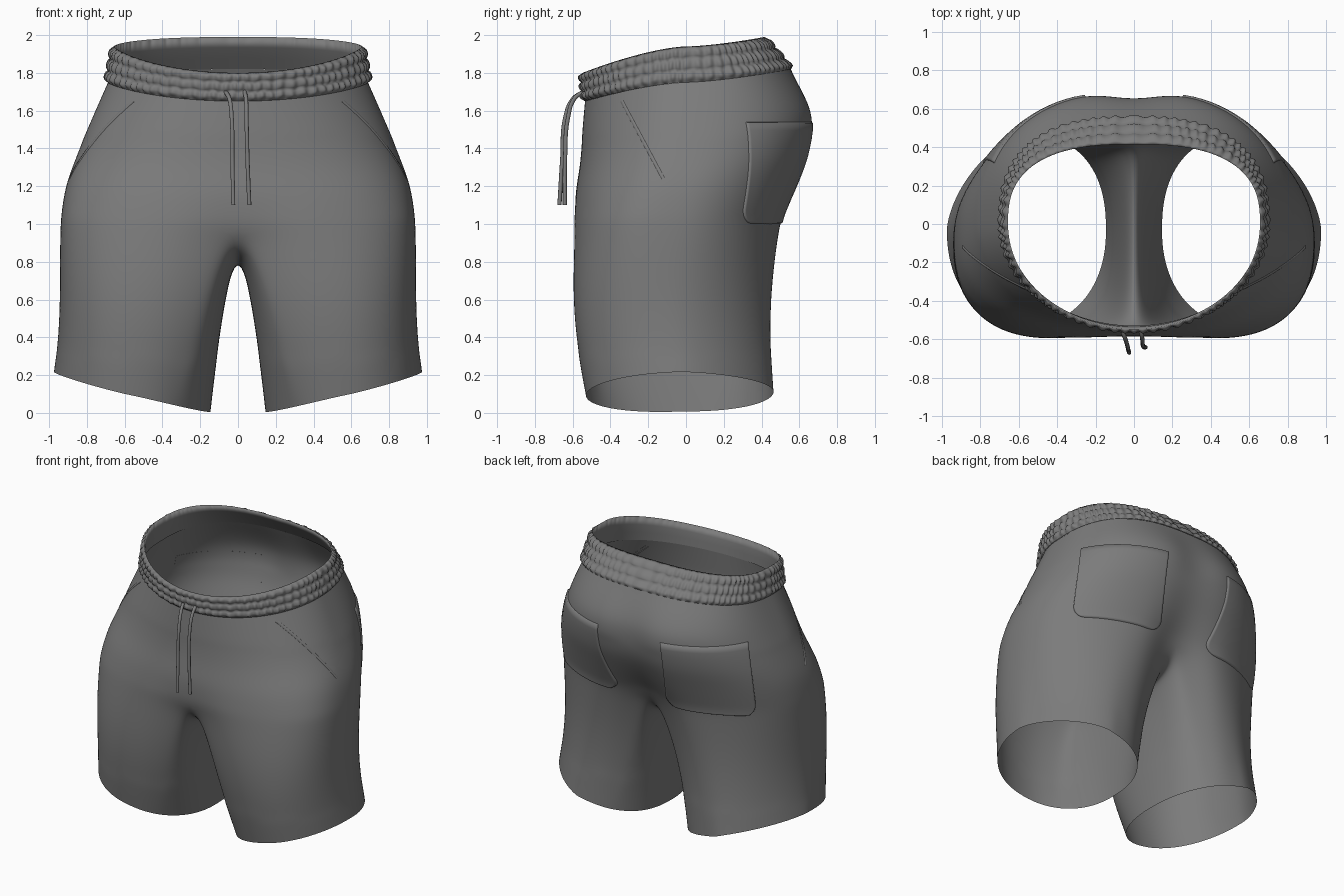
import bpy, bmesh, math
from mathutils import Vector
from mathutils.bvhtree import BVHTree

if "Cube" in bpy.data.objects:
    bpy.data.objects.remove(bpy.data.objects["Cube"])

grey = bpy.data.materials.new("dark_grey_cloth")
grey.diffuse_color = (.2, .2, .2, 1)
grey.use_nodes = True
grey.node_tree.nodes["Principled BSDF"].inputs["Base Color"].default_value = grey.diffuse_color


def make(name, verts, faces):
    """Smooth half mesh, mirrored across x = 0."""
    me = bpy.data.meshes.new(name)
    me.from_pydata([tuple(v) for v in verts], [], faces)
    bm = bmesh.new()
    bm.from_mesh(me)
    bmesh.ops.delete(bm, geom=[v for v in bm.verts if not v.link_faces], context="VERTS")
    bmesh.ops.recalc_face_normals(bm, faces=bm.faces)
    far = max(bm.faces, key=lambda f: f.calc_center_median().x)
    if far.normal.x < 0:
        bmesh.ops.reverse_faces(bm, faces=bm.faces)
    bm.to_mesh(me)
    bm.free()
    me.polygons.foreach_set("use_smooth", [True] * len(me.polygons))
    me.materials.append(grey)
    ob = bpy.data.objects.new(name, me)
    bpy.context.collection.objects.link(ob)
    ob.modifiers.new("Mirror", "MIRROR").use_clip = True
    return ob


def grid_faces(rows, cols, start=0, closed=False):
    out = []
    for r in range(rows - 1):
        for c in range(cols if closed else cols - 1):
            d = (c + 1) % cols
            a, b = start + r * cols, start + (r + 1) * cols
            out.append((a + c, a + d, b + d, b + c))
    return out


def spow(v, e):
    return math.copysign(abs(v) ** e, v) if abs(v) > 1e-9 else 0.0


def ring(p, a):
    """Half torso ring point; a runs from -90 (front) to 90 degrees (back)."""
    zf, zs, zb, w, f, b, yw, ef, eb, df, db = p
    s, c = math.sin(a), math.cos(a)
    e, end, ze, dent, ez = (ef, f, zf, df, 1.5) if s < 0 else (eb, b, zb, db, 1.15)
    x = w * spow(c, e)
    y = yw + (end - yw) * abs(s) ** e
    y -= math.copysign(dent, s) * math.exp(-(x / 0.17) ** 2) * abs(s)
    return Vector((x, y, zs + (ze - zs) * abs(s) ** ez))


def catmull(a, b, c, d, t):
    return [0.5 * (2 * q + (r - p) * t + (2 * p - 5 * q + 4 * r - s) * t * t
                   + (3 * q - p - 3 * r + s) * t ** 3) for p, q, r, s in zip(a, b, c, d)]


# Torso levels: z front/side/back, half width, y front/back/widest, roundness, centre dents
LEVELS = [
    (1.65, 1.75, 1.82, .688, -.535, .555, .00, 1.0, .78, .0, .0),
    (1.50, 1.56, 1.60, .772, -.548, .680, .00, .95, .85, .0, .035),
    (1.32, 1.38, 1.40, .848, -.562, .678, .00, .87, .90, .0, .04),
    (1.15, 1.20, 1.22, .913, -.590, .618, -.03, .78, .95, .005, .06),
    (1.00, 1.03, 1.03, .940, -.606, .540, -.07, .72, .92, .035, .115),
]
M, K, LEG = 45, 17, 18
angles = [math.pi * (i / (M - 1) - 0.5) for i in range(M)]

# Body: torso rows
params = []
for i in range(4):
    q = [LEVELS[max(0, min(4, i + k))] for k in (-1, 0, 1, 2)]
    params += [catmull(*q, t / 5) for t in range(5)]
params.append(LEVELS[4])
verts = [ring(p, a) for p in params for a in angles]
faces = grid_faces(len(params), M)

# Body: leg rings, from torso ring plus crotch curve down to the slanted hem
front, back = ring(LEVELS[4], angles[0]), ring(LEVELS[4], angles[-1])
top = [ring(LEVELS[4], a) for a in angles]
for k in range(1, K + 1):
    ph = math.pi * k / (K + 1)
    p = back.lerp(front, (1 - math.cos(ph)) / 2)
    p.z -= 0.2 * math.sin(ph) ** 0.8
    p.x = 0
    top.append(p)
A = math.radians(125)
thetas = [-A + 2 * A * i / (M - 1) for i in range(M)]
thetas += [A + (2 * math.pi - 2 * A) * k / (K + 1) for k in range(1, K + 1)]
start = len(verts)
for r in range(LEG + 1):
    t = r / LEG
    g = math.sin(math.pi * t)
    for p, th in zip(top, thetas):
        c, s = math.cos(th), math.sin(th)
        e = (1.25 if c > 0 else .85) if s > 0 else .93
        hem = Vector((.56 + .415 * spow(c, e), -.033 + .497 * spow(s, e),
                      .112 + .105 * c - .02 * max(0, -s)))
        q = p.lerp(hem, t)
        # inner side of the leg rounds off sooner than the outer side
        w = t ** (1 - .38 * min(1, max(0, .3 - c)))
        q.x = p.x + (hem.x - p.x) * w - .024 * g * t * max(0, c)
        q.y = p.y + (hem.y - p.y) * w - (.035 - .008 * s) * g
        verts.append(q)
faces += grid_faces(LEG + 1, M + K, start, True)
# weld the torso's last row to the first leg ring
last = start - M
faces = [tuple(start + v - last if last <= v < start else v for v in f) for f in faces]
body = make("shorts_body", verts, faces)

# Relax the cloth between waist and hem, then subdivide
group = body.vertex_groups.new(name="relaxed")
group.add([v.index for v in body.data.vertices if .3 < v.co.z < 1.45], 1.0, "REPLACE")
sm = body.modifiers.new("Relax", "SMOOTH")
sm.factor, sm.iterations, sm.vertex_group = .5, 8, "relaxed"
sub = body.modifiers.new("Subsurf", "SUBSURF")
sub.levels = sub.render_levels = 1
bpy.context.view_layer.update()
tree = BVHTree.FromObject(body, bpy.context.evaluated_depsgraph_get())

# Gathered elastic waistband: three pleated channels outside, smooth wall inside
WAIST = (1.80, 1.94, 1.99, .653, -.545, .412, .0, 1.0, .76, .0, .0)
N, V = 300, 18
bverts = []
for j in range(V + 4):
    for i in range(N + 1):
        a = math.pi * (i / N - 0.5)
        v = j / V if j <= V else 1 - (j - V) / 3
        p = ring(LEVELS[0], a).lerp(ring(WAIST, a), v)
        if j <= V:
            lane = min(2, int(v * 3))
            puff = .4 + .6 * abs(math.sin(3 * math.pi * v)) ** 0.7
            puff *= min(1, 10 * v, 10 * (1 - v))
            ruffle = math.sin(76 * a + lane * .5 + 1.8 * math.sin(9 * a + lane))
            off = .003 + .026 * puff * (.75 + .25 * ruffle)
        else:
            off = -.006
        p += Vector((math.cos(a), math.sin(a), 0)) * off
        if 0 < j < V:
            p.z += .003 * math.sin(40 * a)
        if i in (0, N):
            p.x = 0
        bverts.append(p)
make("gathered_waistband", bverts, grid_faces(V + 4, N + 1))

# Rear patch pockets, laid on the body surface with rounded lower corners
along, out = Vector((.78, -.625, 0)), Vector((.625, .78, 0))
mid, W, H, R = Vector((.485, .485, 0)), .295, .54, .09
us = [-1, -.985] + [-.95 + 1.9 * i / 16 for i in range(17)] + [.985, 1]
vs = [0, .008] + [R * i / 6 for i in range(1, 7)] + [R + (H - R) * i / 10 for i in range(1, 10)]
vs += [H - .006, H]
pv = []
for j, d in enumerate(vs):
    hw = W - R + math.sqrt(max(0, R * R - max(0, R - d) ** 2))
    shift = .06 * (1 - d / H)
    for i, u in enumerate(us):
        o = mid + along * (u * hw + shift) + Vector((0, 0, 1.0 + d)) + out
        hit, nor, _, _ = tree.ray_cast(o, -out)
        if nor.dot(out) < 0:
            nor = -nor
        edge = j in (0, len(vs) - 1) or i in (0, len(us) - 1)
        pv.append(hit + nor * (-.002 if edge else .010))
make("rear_pocket", pv, grid_faces(len(vs), len(us)))

# Slanted side pocket welts, barely raised
wv = []
for k in range(17):
    t = k / 16
    y, z = -.34 + .22 * t, 1.65 - .41 * t
    for off, lift in ((-.009, -.003), (-.006, .003), (.006, .003), (.009, -.003)):
        hit, nor, _, _ = tree.ray_cast(Vector((2, y + off, z + off * .5)), Vector((-1, 0, 0)))
        if nor.x < 0:
            nor = -nor
        wv.append(hit + nor * lift)
make("side_pocket_welt", wv, grid_faces(17, 4))


# Drawstring cords
def cord(name, pts):
    cu = bpy.data.curves.new(name, "CURVE")
    cu.dimensions = "3D"
    cu.bevel_depth = .011
    cu.bevel_resolution = 3
    cu.use_fill_caps = True
    cu.materials.append(grey)
    sp = cu.splines.new("BEZIER")
    sp.bezier_points.add(len(pts) - 1)
    for b, p in zip(sp.bezier_points, pts):
        b.co = p
        b.handle_left_type = b.handle_right_type = "AUTO"
    bpy.context.collection.objects.link(bpy.data.objects.new(name, cu))


cord("left_drawstring", [(-.065, -.545, 1.70), (-.045, -.60, 1.66), (-.033, -.64, 1.56),
                         (-.03, -.655, 1.35), (-.025, -.67, 1.10)])
cord("right_drawstring", [(.035, -.545, 1.70), (.042, -.59, 1.665), (.045, -.625, 1.56),
                          (.05, -.64, 1.35), (.06, -.642, 1.10)])
